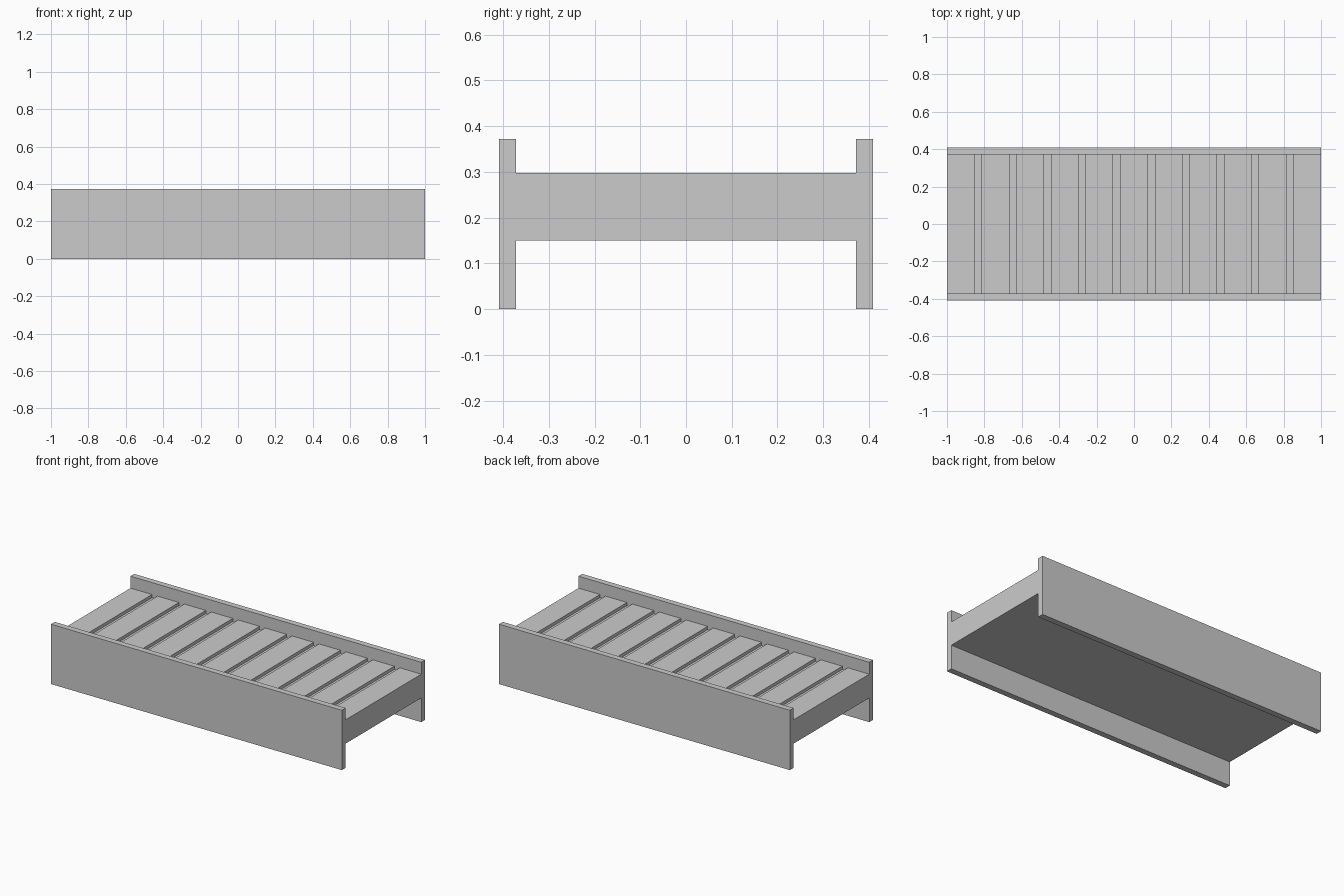
import bpy, bmesh

if "Cube" in bpy.data.objects:
    bpy.data.objects.remove(bpy.data.objects["Cube"])

HALF_LEN = 1.0
IN_Y, OUT_Y = 0.372, 0.409      # inner and outer faces of the side panels
TOP, BED_LOW, BED_TOP = 0.372, 0.15, 0.298
SLATS = 11
GAP = 2 * HALF_LEN / (SLATS * 5 - 1)   # each slat is four gaps wide
GROOVE = 0.02


def extrude_profile(name, points, y0, y1):
    """Extrude an x-z outline along y."""
    bm = bmesh.new()
    face = bm.faces.new([bm.verts.new((x, y0, z)) for x, z in points])
    ext = bmesh.ops.extrude_face_region(bm, geom=[face])
    verts = [v for v in ext["geom"] if isinstance(v, bmesh.types.BMVert)]
    bmesh.ops.translate(bm, verts=verts, vec=(0, y1 - y0, 0))
    bmesh.ops.recalc_face_normals(bm, faces=bm.faces)
    mesh = bpy.data.meshes.new(name)
    bm.to_mesh(mesh)
    bm.free()
    obj = bpy.data.objects.new(name, mesh)
    bpy.context.collection.objects.link(obj)
    return obj


# Side panels
panel = [(-HALF_LEN, 0), (HALF_LEN, 0), (HALF_LEN, TOP), (-HALF_LEN, TOP)]
extrude_profile("front_side_panel", panel, -OUT_Y, -IN_Y)
extrude_profile("back_side_panel", panel, IN_Y, OUT_Y)

# Bed with evenly spaced grooves between the slats
outline = [(HALF_LEN, BED_LOW), (-HALF_LEN, BED_LOW)]
for i in range(SLATS):
    left = -HALF_LEN + i * 5 * GAP
    right = left + 4 * GAP
    outline += [(left, BED_TOP), (right, BED_TOP)]
    if i < SLATS - 1:
        outline += [(right, BED_TOP - GROOVE), (right + GAP, BED_TOP - GROOVE)]
extrude_profile("slatted_bed", outline, -IN_Y, IN_Y)
